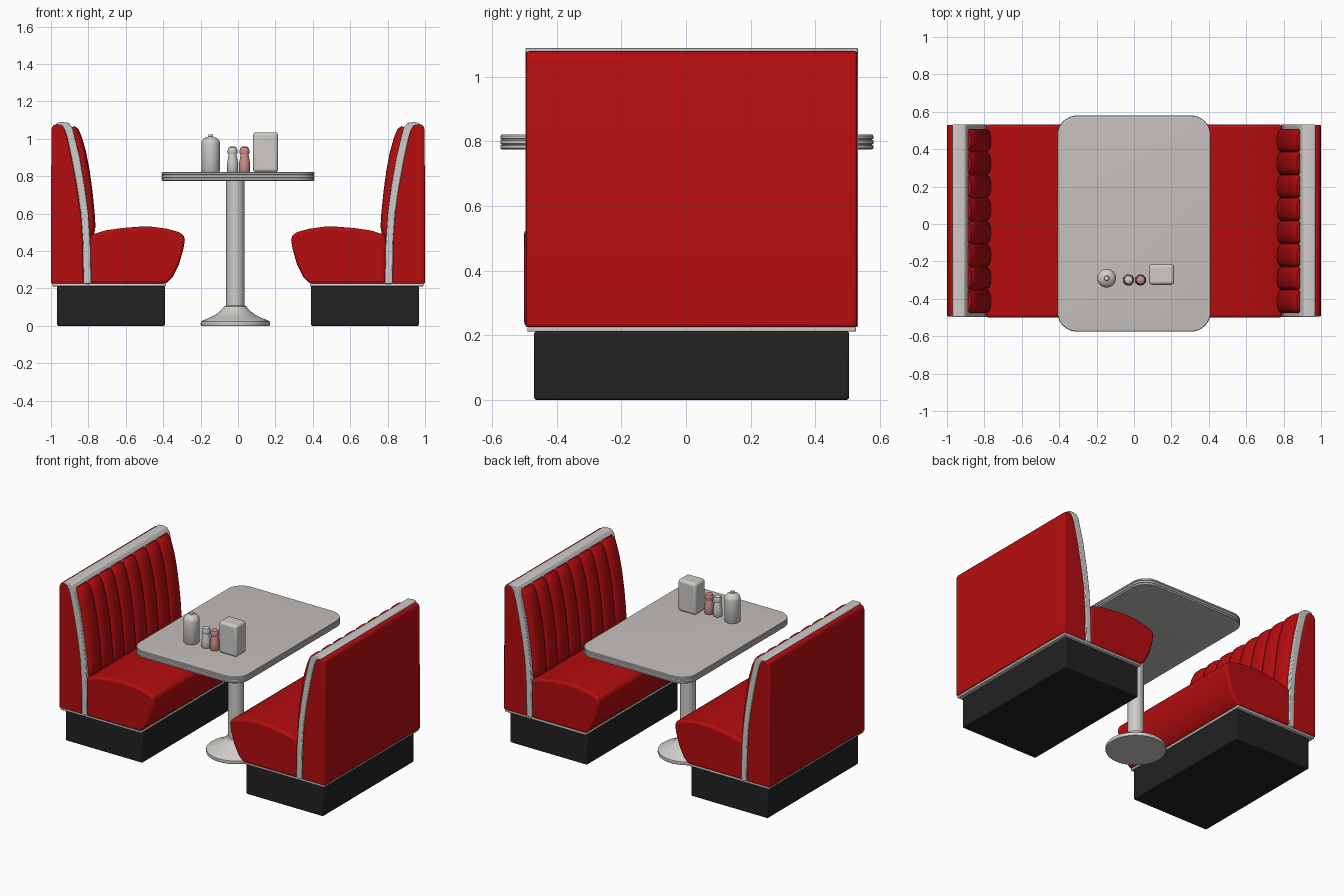
import bpy, bmesh, math

if "Cube" in bpy.data.objects:
    bpy.data.objects.remove(bpy.data.objects["Cube"])


def material(name, r, g, b):
    m = bpy.data.materials.new(name)
    m.diffuse_color = (r, g, b, 1)
    m.use_nodes = True
    m.node_tree.nodes["Principled BSDF"].inputs["Base Color"].default_value = m.diffuse_color
    return m


RED = material("red vinyl", 0.46, 0.004, 0.005)
BLACK = material("black plinth", 0.016, 0.016, 0.016)
CHROME = material("chrome", 0.62, 0.60, 0.58)
LAMINATE = material("table laminate", 0.55, 0.52, 0.50)
PINK = material("pink shaker", 0.60, 0.27, 0.25)

Y0, Y1 = -0.495, 0.53  # booth ends


def finish(name, bm, mats, bevel=0, segments=3, angle=35):
    bmesh.ops.recalc_face_normals(bm, faces=bm.faces)
    me = bpy.data.meshes.new(name)
    bm.to_mesh(me)
    bm.free()
    ob = bpy.data.objects.new(name, me)
    bpy.context.collection.objects.link(ob)
    for m in mats:
        me.materials.append(m)
    if bevel:
        b = ob.modifiers.new("bevel", 'BEVEL')
        b.width, b.segments, b.limit_method = bevel, segments, 'ANGLE'
        b.angle_limit = math.radians(40)
    bpy.ops.object.select_all(action='DESELECT')
    ob.select_set(True)
    bpy.context.view_layer.objects.active = ob
    bpy.ops.object.shade_smooth_by_angle(angle=math.radians(angle))
    return ob


def loft(name, rings, mats, bevel=0, segments=3, angle=35, rule=None):
    """Skin a list of closed rings and cap both ends."""
    bm = bmesh.new()
    vs = [[bm.verts.new(p) for p in ring] for ring in rings]
    n = len(rings[0])
    for a, b in zip(vs, vs[1:]):
        for i in range(n):
            j = (i + 1) % n
            bm.faces.new((a[i], a[j], b[j], b[i]))
    bm.faces.new(vs[0])
    bm.faces.new(vs[-1])
    if rule:
        for f in bm.faces:
            f.material_index = rule(f)
    return finish(name, bm, mats, bevel, segments, angle)


def prism(name, s, profile, y0, y1, mat, bevel, segments=3):
    rings = [[(s * x, y, z) for x, z in profile] for y in (y0, y1)]
    return loft(name, rings, [mat], bevel, segments)


def box(name, x0, x1, y0, y1, z0, z1, mat, bevel, segments=3):
    prism(name, 1, [(x0, z0), (x1, z0), (x1, z1), (x0, z1)], y0, y1, mat, bevel, segments)


def lathe(name, cx, cy, profile, mat, n=32):
    rings = [[(cx + r * math.cos(2 * math.pi * i / n), cy + r * math.sin(2 * math.pi * i / n), z)
              for i in range(n)] for r, z in profile]
    return loft(name, rings, [mat])


# Line between the back shell and the chrome strip, bottom to top
SEAM = [(.826, .225), (.830, .45), (.840, .6), (.862, .75), (.890, .9), (.912, 1.0), (.925, 1.045), (.94, 1.07)]
SHELL = [(1.0, .225), (.998, 1.05), (.99, 1.072), (.968, 1.08), (.945, 1.08)] + SEAM[::-1]
STRIP = SEAM + [(.972, 1.076), (.966, 1.086), (.94, 1.09), (.905, 1.085), (.885, 1.06), (.87, 1.0),
                (.846, .9), (.82, .75), (.80, .6), (.79, .45), (.785, .225)]
SEAT = [(.79, .225), (.385, .225), (.35, .26), (.315, .33), (.292, .41), (.284, .46), (.29, .485),
        (.32, .503), (.38, .519), (.46, .53), (.53, .53), (.62, .523), (.71, .51), (.79, .485)]
# Padded back: front edge, then the hidden edge against the strip
PAD_FRONT = [(.785, .47), (.768, .495), (.762, .53), (.766, .6), (.778, .72), (.793, .83), (.812, .93),
             (.835, 1.01), (.852, 1.05), (.872, 1.068)]
PAD_BACK = [(.895, 1.06), (.88, 1.0), (.856, .9), (.83, .75), (.81, .6), (.80, .47)]


def padded_back(name, s):
    channels, steps = 8, 12
    ya, yb = -0.475, 0.508
    rings = []
    for k in range(channels * steps + 1):
        t = 2 * ((k % steps) / steps) - 1 if k < channels * steps else 1
        dip = 0.024 * (1 - math.sqrt(max(0, 1 - t * t)))
        y = ya + (yb - ya) * k / (channels * steps)
        ring = [(s * (x + dip), y, z - dip * 0.4 * (z > 1.03)) for x, z in PAD_FRONT]
        rings.append(ring + [(s * x, y, z) for x, z in PAD_BACK])
    loft(name, rings, [RED], angle=50)


# Two facing booths
for s, side in ((-1, "left"), (1, "right")):
    a, b = sorted((s * .39, s * .968))
    box(side + "_plinth", a, b, -.47, .505, 0, .212, BLACK, .008)
    a, b = sorted((s * .385, s * .992))
    box(side + "_base_trim", a, b, Y0 + .004, Y1 - .004, .211, .226, CHROME, .004, 2)
    prism(side + "_back_shell", s, SHELL, Y0, Y1, RED, .009)
    prism(side + "_chrome_strip", s, STRIP, Y0 - .002, Y1 + .002, CHROME, .005, 2)
    prism(side + "_seat", s, SEAT, Y0 - .006, Y1 + .002, RED, .016, 4)
    padded_back(side + "_padded_back", s)


# Table top with a ribbed chrome edge
def rounded_rect(inset, z, hx=.41, y0=-.575, y1=.58, r=.105, n=10):
    pts = []
    for q, (cx, cy) in enumerate([(hx - r, y1 - r), (r - hx, y1 - r), (r - hx, y0 + r), (hx - r, y0 + r)]):
        for i in range(n + 1):
            t = (q + i / n) * math.pi / 2
            pts.append((cx + (r - inset) * math.cos(t), cy + (r - inset) * math.sin(t), z))
    return pts


EDGE = [(.012, .775), (.003, .776), (0, .779), (0, .787), (.004, .789), (.004, .791), (0, .793), (0, .803),
        (.004, .805), (.004, .807), (0, .809), (0, .817), (.003, .821), (.012, .822)]
loft("table_top", [rounded_rect(i, z) for i, z in EDGE], [CHROME, LAMINATE],
     rule=lambda f: 1 if len(f.verts) > 4 else 0)

# Pedestal
lathe("table_pedestal", -.014, 0,
      [(.183, 0), (.186, .008), (.184, .022), (.172, .03), (.14, .042), (.108, .058), (.083, .076),
       (.066, .094), (.06, .104), (.049, .108), (.049, .776)], CHROME, 48)

# Items on the table
T = .821
lathe("sugar_jar", -.146, -.29,
      [(.046, T), (.05, T + .006), (.05, T + .155), (.047, T + .168), (.034, T + .183), (.014, T + .19),
       (.012, T + .201), (.004, T + .203)], CHROME)
for name, x, mat in (("salt_shaker", -.029, CHROME), ("pepper_shaker", .035, PINK)):
    lathe(name, x, -.299,
          [(.027, T), (.03, T + .005), (.029, T + .05), (.023, T + .085), (.02, T + .098)], mat, 24)
    lathe(name + "_cap", x, -.299,
          [(.024, T + .097), (.026, T + .102), (.026, T + .118), (.021, T + .132), (.008, T + .139)],
          mat, 24)
box("napkin_dispenser", .08, .215, -.325, -.215, T, T + .214, CHROME, .018, 4)
